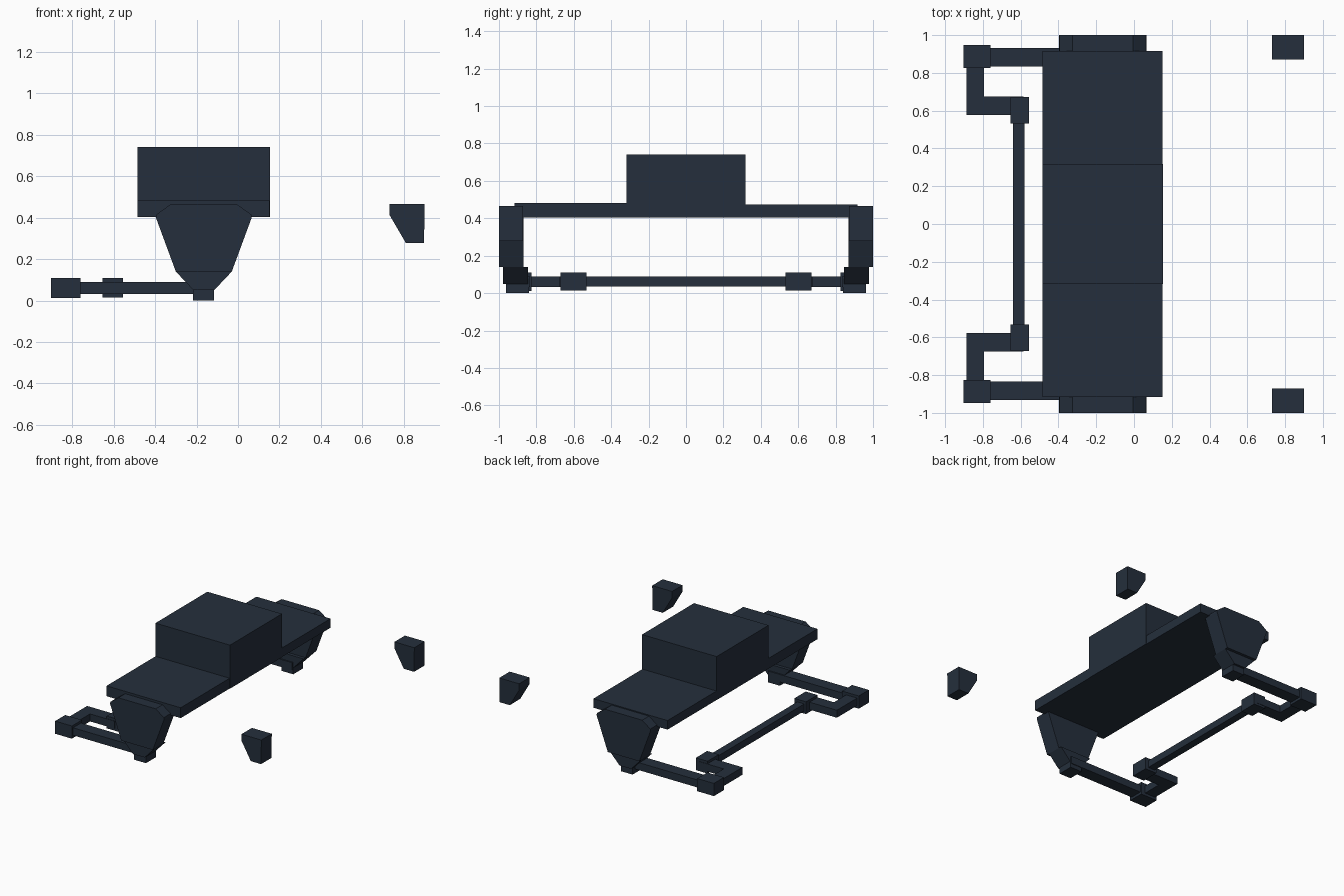
import bpy, bmesh

if "Cube" in bpy.data.objects:
    bpy.data.objects.remove(bpy.data.objects["Cube"])

navy = bpy.data.materials.new("dark_navy")
navy.diffuse_color = (0.018, 0.028, 0.045, 1)
navy.use_nodes = True
navy.node_tree.nodes["Principled BSDF"].inputs["Base Color"].default_value = navy.diffuse_color


def finish(bm, name):
    bmesh.ops.recalc_face_normals(bm, faces=bm.faces)
    me = bpy.data.meshes.new(name)
    bm.to_mesh(me)
    bm.free()
    me.materials.append(navy)
    ob = bpy.data.objects.new(name, me)
    bpy.context.collection.objects.link(ob)
    return ob


def prism(name, profile, y0, y1):
    """Extrude an (x, z) profile along y."""
    bm = bmesh.new()
    face = bm.faces.new([bm.verts.new((x, y0, z)) for x, z in profile])
    ext = bmesh.ops.extrude_face_region(bm, geom=[face])
    verts = [v for v in ext["geom"] if isinstance(v, bmesh.types.BMVert)]
    bmesh.ops.translate(bm, verts=verts, vec=(0, y1 - y0, 0))
    return finish(bm, name)


def box(name, x0, x1, y0, y1, z0, z1):
    return prism(name, [(x0, z0), (x1, z0), (x1, z1), (x0, z1)], y0, y1)


# Body: central block with a deck at each end
box("center_block", -0.485, 0.154, -0.318, 0.318, 0.403, 0.74)
box("front_deck", -0.484, 0.151, -0.917, -0.318, 0.403, 0.483)
box("back_deck", -0.484, 0.151, 0.318, 0.917, 0.403, 0.473)

# Profiles for the tapered side parts
plate = [(-0.30, 0.14), (-0.03, 0.14), (0.066, 0.40), (0.064, 0.415),
         (-0.005, 0.465), (-0.325, 0.465), (-0.394, 0.415), (-0.396, 0.40)]
tip = [(-0.215, 0.05), (-0.115, 0.05), (-0.03, 0.14), (-0.30, 0.14)]
wedge = [(0.73, 0.465), (0.73, 0.415), (0.81, 0.278), (0.898, 0.278), (0.90, 0.465)]

# Parts repeated at both ends
for side, s in (("front", -1), ("back", 1)):
    prism(side + "_side_plate", plate, s * 0.87, s * 1.0)
    prism(side + "_plate_tip", tip, s * 0.845, s * 0.978)
    prism(side + "_wedge", wedge, s * 0.872, s * 1.0)
    box(side + "_foot", -0.216, -0.115, s * 0.84, s * 0.962, 0.0, 0.055)
    # Stepped arm
    box(side + "_long_arm", -0.80, -0.12, s * 0.835, s * 0.932, 0.032, 0.09)
    box(side + "_corner_joint", -0.903, -0.76, s * 0.825, s * 0.948, 0.012, 0.11)
    box(side + "_cross_arm", -0.888, -0.795, s * 0.578, s * 0.83, 0.032, 0.09)
    box(side + "_short_arm", -0.795, -0.585, s * 0.578, s * 0.675, 0.032, 0.09)
    box(side + "_rod_joint", -0.655, -0.555, s * 0.533, s * 0.672, 0.015, 0.11)

# Rod joining the two arms
box("connecting_rod", -0.64, -0.58, -0.56, 0.56, 0.035, 0.09)
